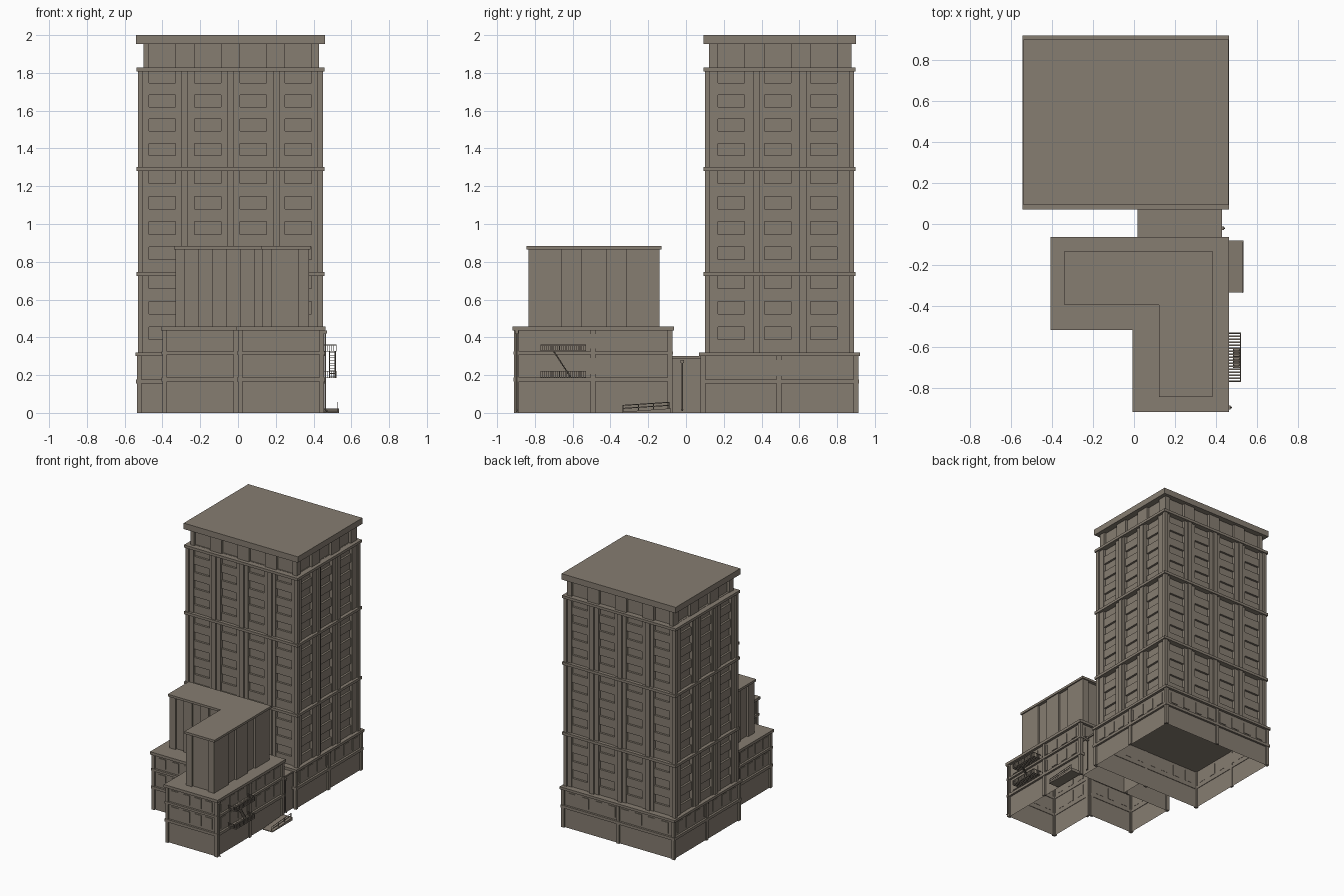
import bpy, bmesh, math
from mathutils import Matrix, Vector

if "Cube" in bpy.data.objects:
    bpy.data.objects.remove(bpy.data.objects["Cube"])

stone = bpy.data.materials.new("warm grey stone")
stone.diffuse_color = (0.24, 0.205, 0.165, 1)
stone.use_nodes = True
stone.node_tree.nodes["Principled BSDF"].inputs["Base Color"].default_value = stone.diffuse_color


class Part:
    """Collects boxes, prisms and rods into one named object."""
    def __init__(self, name):
        self.name, self.bm = name, bmesh.new()

    def box(self, x0, x1, y0, y1, z0, z1):
        m = (Matrix.Translation(((x0 + x1) / 2, (y0 + y1) / 2, (z0 + z1) / 2))
             @ Matrix.Diagonal((abs(x1 - x0), abs(y1 - y0), abs(z1 - z0), 1)))
        bmesh.ops.create_cube(self.bm, size=1, matrix=m)

    def prism(self, poly, z0, z1, caps=True):
        lo = [self.bm.verts.new((x, y, z0)) for x, y in poly]
        hi = [self.bm.verts.new((x, y, z1)) for x, y in poly]
        n = len(poly)
        for i in range(n):
            j = (i + 1) % n
            self.bm.faces.new((lo[i], lo[j], hi[j], hi[i]))
        if caps:
            self.bm.faces.new(hi)
            self.bm.faces.new(lo[::-1])

    def on_edge(self, p, q, u0, u1, d0, d1, z0, z1):
        # box on a wall: u = coordinate along the wall, d = distance outwards
        if abs(p[1] - q[1]) < 1e-6:
            s = -1 if q[0] > p[0] else 1
            self.box(u0, u1, p[1] + s * d0, p[1] + s * d1, z0, z1)
        else:
            s = 1 if q[1] > p[1] else -1
            self.box(p[0] + s * d0, p[0] + s * d1, u0, u1, z0, z1)

    def rod(self, a, b, r, sides=6):
        a, b = Vector(a), Vector(b)
        v = b - a
        m = Matrix.Translation((a + b) / 2) @ v.to_track_quat('Z', 'Y').to_matrix().to_4x4()
        bmesh.ops.create_cone(self.bm, cap_ends=True, segments=sides, radius1=r,
                              radius2=r, depth=v.length, matrix=m)

    def done(self):
        me = bpy.data.meshes.new(self.name)
        self.bm.to_mesh(me)
        self.bm.free()
        me.materials.append(stone)
        ob = bpy.data.objects.new(self.name, me)
        bpy.context.collection.objects.link(ob)


def rect(x0, x1, y0, y1):
    return [(x0, y0), (x1, y0), (x1, y1), (x0, y1)]


def edges(poly):
    # yields p, q, is_x, lowest u, highest u
    for i, p in enumerate(poly):
        q = poly[(i + 1) % len(poly)]
        is_x = abs(p[1] - q[1]) < 1e-6
        k = 0 if is_x else 1
        yield p, q, is_x, min(p[k], q[k]), max(p[k], q[k])


def grow(poly, d):
    out = []
    for i, p in enumerate(poly):
        a, b = poly[i - 1], poly[(i + 1) % len(poly)]
        n = Vector((0, 0))
        for s, t in ((a, p), (p, b)):
            v = (Vector(t) - Vector(s)).normalized()
            n += Vector((v.y, -v.x))
        out.append((p[0] + n.x * d, p[1] + n.y * d))
    return out


def podium(name, poly, top, slab, bands, rows, mid):
    """Hollow lower block with corner pilasters, belts, windows and a roof slab."""
    walls = Part(name + "_walls")
    walls.prism(grow(poly, -0.012), 0, top - slab, caps=False)
    walls.done()
    roof = Part(name + "_roof_slab")
    roof.prism(grow(poly, 0.008), top - slab, top)
    roof.done()
    trim, win = Part(name + "_pilasters_and_belts"), Part(name + "_windows")
    for p, q, is_x, lo, hi in edges(poly):
        posts = [lo, hi - 0.025]
        if hi - lo > 0.7:
            posts.append(mid[0 if is_x else 1])
        for u in posts:
            trim.on_edge(p, q, u, u + 0.025, -0.016, 0, 0, top - slab)
        for z0, z1 in bands:
            trim.on_edge(p, q, lo - 0.004, hi + 0.004, -0.016, 0.004, z0, z1)
        n = max(2, round((hi - lo) / 0.12))
        step = (hi - lo - 0.06) / n
        for z0, z1 in rows:
            for i in range(n):
                c = lo + 0.03 + step * (i + 0.5)
                win.on_edge(p, q, c - 0.03, c + 0.03, -0.014, -0.007, z0, z1)
    trim.done()
    win.done()


# ---- Tower ----
podium("tower_base", rect(-0.535, 0.455, 0.078, 0.912), 0.32, 0.02,
       [(0.155, 0.177)], [(0.195, 0.28)], (-0.053, 0.48))

T = rect(-0.53, 0.45, 0.10, 0.89)
BAYS = {True: (-0.40, -0.16, 0.08, 0.32), False: (0.24, 0.485, 0.73)}
PIERS = {True: (-0.285, -0.04, 0.205), False: (0.375, 0.62)}
SECTIONS = ((0.32, 0.725, 3), (0.745, 1.28, 4), (1.30, 1.81, 4))

core = Part("tower_core")
core.prism(grow(T, -0.035), 0.32, 1.83)
core.done()
wall, pil, span = Part("tower_wall_piers"), Part("tower_pilasters"), Part("tower_spandrels")
for p, q, is_x, lo, hi in edges(T):
    bays = BAYS[is_x]
    # wall between the window columns
    cuts = [lo + 0.012] + [v for c in bays for v in (c - 0.07, c + 0.07)] + [hi - 0.012]
    for a, b in zip(cuts[::2], cuts[1::2]):
        wall.on_edge(p, q, a, b, -0.036, -0.012, 0.32, 1.82)
    for c in PIERS[is_x]:
        pil.on_edge(p, q, c - 0.018, c + 0.018, -0.015, 0, 0.32, 1.82)
    for a in (lo, hi - 0.028):
        pil.on_edge(p, q, a, a + 0.028, -0.028, 0, 0.32, 1.82)
    # alternating spandrels and recessed windows
    for z0, z1, n in SECTIONS:
        h = (z1 - z0) / n
        for c in bays:
            for i in range(n):
                span.on_edge(p, q, c - 0.07, c + 0.07, -0.036, -0.019,
                             z0 + i * h, z0 + (i + 0.5) * h)
for part in (wall, pil, span):
    part.done()

belts = Part("tower_belts")
for z in (0.725, 1.28, 1.807):
    belts.prism(grow(T, 0.008), z, z + 0.021)
belts.done()

# top storey and cap
A = rect(-0.50, 0.43, 0.122, 0.875)
attic = Part("tower_top_storey")
attic.prism(grow(A, -0.02), 1.82, 1.955)
for p, q, is_x, lo, hi in edges(A):
    cuts = [lo] + [v for c in BAYS[is_x] for v in (c - 0.07, c + 0.07)] + [hi]
    for a, b in zip(cuts[::2], cuts[1::2]):
        attic.on_edge(p, q, a, b, -0.021, 0, 1.82, 1.955)
attic.done()
cap = Part("tower_roof_cap")
cap.box(-0.54, 0.46, 0.092, 0.90, 1.953, 2.0)
cap.done()

# ---- Low L-shaped building ----
L = [(0, -0.91), (0.456, -0.91), (0.456, -0.072), (-0.40, -0.072), (-0.40, -0.51), (0, -0.51)]
podium("low_building", L, 0.458, 0.022, [(0.165, 0.187), (0.308, 0.326)],
       [(0.205, 0.29), (0.342, 0.418)], (0.0, -0.505))

U = [(0.13, -0.835), (0.375, -0.835), (0.375, -0.14), (-0.33, -0.14), (-0.33, -0.385), (0.13, -0.385)]
RECESS = [[(0.18, 0.32)], [(-0.656, -0.556), (-0.418, -0.317)],
          [(-0.28, -0.21), (-0.135, -0.06), (0.013, 0.087), (0.18, 0.32)],
          [(-0.31, -0.21)], [(-0.28, -0.21), (-0.135, -0.06), (0.013, 0.087)],
          [(-0.656, -0.556)]]
upper = Part("upper_block")
upper.prism(grow(U, -0.016), 0.458, 0.87)
for (p, q, is_x, lo, hi), holes in zip(edges(U), RECESS):
    cuts = [lo] + [v for h in holes for v in h] + [hi]
    for a, b in zip(cuts[::2], cuts[1::2]):
        upper.on_edge(p, q, a, b, -0.017, 0, 0.458, 0.87)
upper.done()
uroof = Part("upper_block_roof")
uroof.prism(grow(U, 0.009), 0.866, 0.884)
uroof.done()

# ---- Link between the buildings ----
link = Part("link_walls")
link.prism(rect(0.025, 0.42, -0.085, 0.09), 0, 0.29, caps=False)
link.done()
link = Part("link_roof")
link.box(0.018, 0.43, -0.085, 0.09, 0.288, 0.30)
link.done()

# ---- Drainpipes ----
pipes = Part("drainpipes")
for x, y, z0, z1 in ((0.43, -0.02, 0.02, 0.28), (0.463, -0.895, 0.015, 0.435)):
    pipes.rod((x, y, z0), (x, y, z1), 0.004, 8)
    pipes.rod((x, y, z0), (x + 0.012, y, z0 - 0.008), 0.004, 8)
    pipes.box(x - 0.008, x + 0.008, y - 0.009, y + 0.009, z1 - 0.015, z1)
pipes.done()

# ---- Fire escape ----
esc = Part("fire_escape")
X0, X1, Y0, Y1 = 0.45, 0.522, -0.77, -0.53
for z in (0.184, 0.324):
    for x in (X0 + 0.01, X1 - 0.004):
        esc.box(x, x + 0.004, Y0, Y1, z, z + 0.005)
    for i in range(17):      # floor slats
        y = Y0 + (Y1 - Y0 - 0.007) * i / 16
        esc.box(X0, X1, y, y + 0.007, z, z + 0.004)
    for i in range(25):      # outer railing bars
        y = Y0 + (Y1 - Y0 - 0.003) * i / 24
        esc.box(X1 - 0.003, X1, y, y + 0.003, z, z + 0.036)
    esc.box(X1 - 0.004, X1, Y0, Y1, z + 0.034, z + 0.038)
    for y in (Y0, Y1 - 0.003):
        esc.box(X0, X1, y, y + 0.003, z + 0.034, z + 0.038)
        for i in range(6):
            x = X0 + 0.012 * i + 0.008
            esc.box(x, x + 0.003, y, y + 0.003, z, z + 0.036)
for x in (0.485, 0.515):     # stair between the platforms
    esc.rod((x, -0.70, 0.326), (x, -0.61, 0.188), 0.003, 4)
for i in range(10):
    t = (i + 0.5) / 10
    y, z = -0.70 + 0.09 * t, 0.326 - 0.138 * t
    esc.box(0.485, 0.515, y - 0.006, y + 0.006, z - 0.0015, z + 0.0015)
esc.done()

# ---- Entrance ramp with handrail ----
ramp = Part("entrance_ramp")
ramp.box(0.45, 0.535, -0.335, -0.08, 0, 0.02)
for v in ramp.bm.verts:
    if v.co.z > 0.01:
        v.co.z = 0.006 if v.co.y < -0.2 else 0.024
ramp.done()
rail = Part("ramp_handrail")
for h in (0.018, 0.034):
    rail.rod((0.528, -0.333, 0.006 + h), (0.528, -0.09, 0.022 + h), 0.0025)
for i in range(4):
    t = i / 3
    y, z = -0.333 + 0.243 * t, 0.006 + 0.016 * t
    rail.rod((0.528, y, z - 0.002), (0.528, y, z + 0.036), 0.0025)
rail.done()
